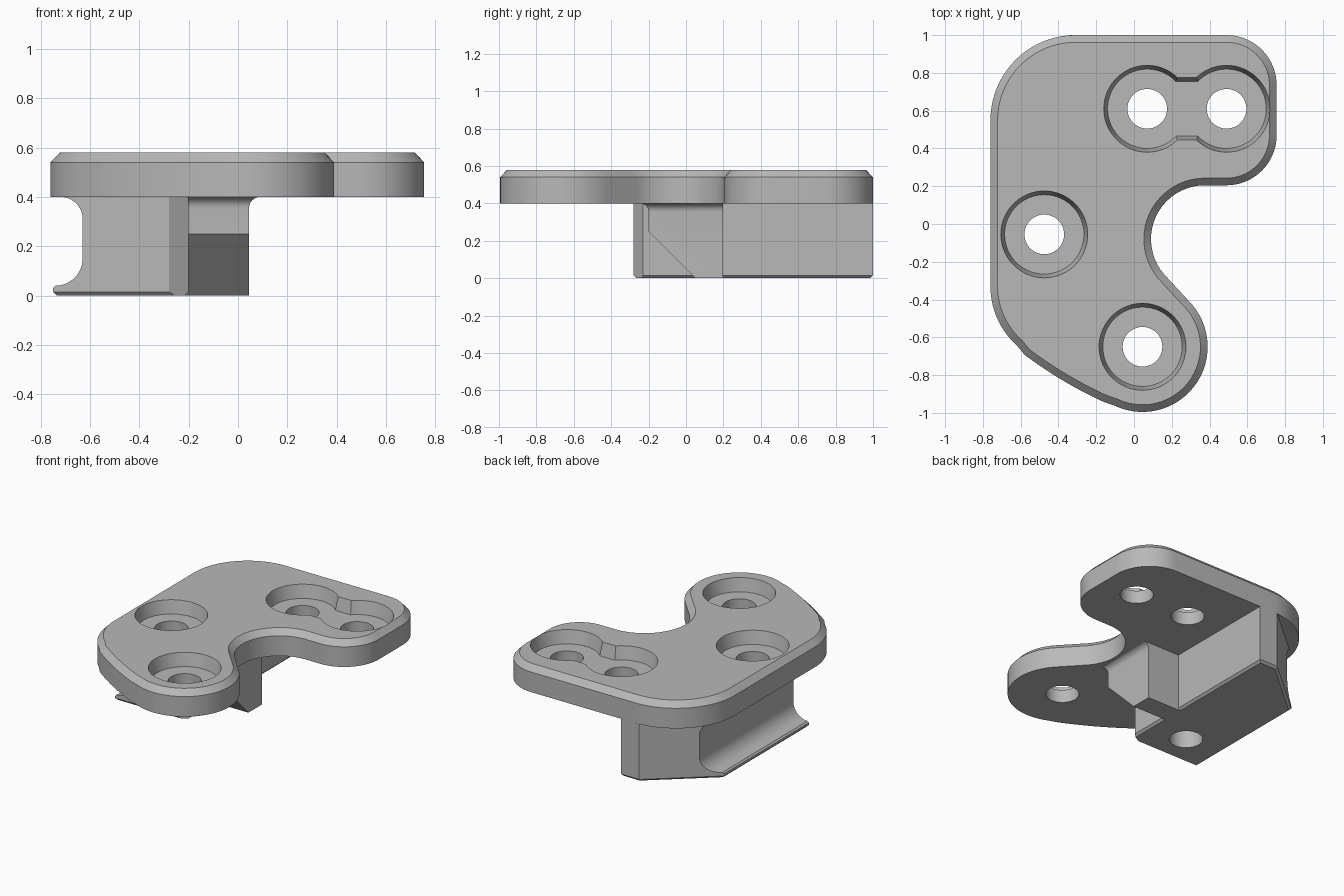
import bpy, bmesh
from math import sin, cos, radians, pi
from mathutils import Vector

if "Cube" in bpy.data.objects:
    bpy.data.objects.remove(bpy.data.objects["Cube"], do_unlink=True)

grey = bpy.data.materials.new("plain_grey")
grey.use_nodes = True
grey.diffuse_color = (0.48, 0.48, 0.48, 1)
grey.node_tree.nodes["Principled BSDF"].inputs["Base Color"].default_value = (0.48, 0.48, 0.48, 1)

TOP, UNDER, FLOOR = 0.58, 0.40, 0.49
HOLES = [(0.07, 0.61), (0.49, 0.61), (-0.475, -0.055), (0.045, -0.65)]


def arc(cx, cy, r, a0, a1, n=20):
    angles = [radians(a0 + (a1 - a0) * i / n) for i in range(n + 1)]
    return [(cx + r * cos(a), cy + r * sin(a)) for a in angles]


def inset(points, d):
    """Move a clockwise outline inwards by d."""
    out = []
    for i, p in enumerate(points):
        p = Vector(p)
        a = (p - Vector(points[i - 1])).normalized()
        b = (Vector(points[(i + 1) % len(points)]) - p).normalized()
        na, nb = Vector((a.y, -a.x)), Vector((b.y, -b.x))
        n = (na + nb).normalized()
        out.append(tuple(p + n * d / n.dot(na)))
    return out


def loft(rings):
    """Closed solid through matching rings of 3D points."""
    bm = bmesh.new()
    loops = [[bm.verts.new(p) for p in ring] for ring in rings]
    n = len(loops[0])
    for lo, hi in zip(loops, loops[1:]):
        for i in range(n):
            j = (i + 1) % n
            bm.faces.new((lo[i], lo[j], hi[j], hi[i]))
    bm.faces.new(loops[0])
    bm.faces.new(loops[-1])
    bmesh.ops.recalc_face_normals(bm, faces=bm.faces)
    return bm


def level(points, z):
    return [(x, y, z) for x, y in points]


def slice_off(bm, point, normal):
    """Remove everything beyond a plane and close the cut."""
    geom = bm.verts[:] + bm.edges[:] + bm.faces[:]
    bmesh.ops.bisect_plane(bm, geom=geom, plane_co=point, plane_no=normal, clear_outer=True)
    bmesh.ops.holes_fill(bm, edges=[e for e in bm.edges if e.is_boundary])
    bmesh.ops.recalc_face_normals(bm, faces=bm.faces)


def make(name, bm):
    mesh = bpy.data.meshes.new(name)
    bm.to_mesh(mesh)
    bm.free()
    mesh.materials.append(grey)
    ob = bpy.data.objects.new(name, mesh)
    bpy.context.collection.objects.link(ob)
    return ob


def activate(ob):
    bpy.ops.object.select_all(action='DESELECT')
    ob.select_set(True)
    bpy.context.view_layer.objects.active = ob


def cut(ob, bm):
    cutter = make("cutter", bm)
    cutter.hide_render = True
    mod = ob.modifiers.new("cut", 'BOOLEAN')
    mod.operation, mod.solver, mod.object = 'DIFFERENCE', 'EXACT', cutter
    activate(ob)
    bpy.ops.object.modifier_apply(modifier=mod.name)
    bpy.data.objects.remove(cutter, do_unlink=True)


def drill(ob, x, y):
    ring = arc(x, y, 0.105, 0, 352.5, 47)
    cut(ob, loft([level(ring, -0.1), level(ring, 0.7)]))


# Top plate with chamfered upper rim
outline = (arc(-0.31, 0.55, 0.45, 180, 90) + arc(0.49, 0.735, 0.265, 90, 0)
           + arc(0.49, 0.47, 0.265, 0, -90) + arc(0.375, -0.08, 0.285, 90, 220.7)
           + arc(0.045, -0.65, 0.345, 40.7, -115.4, 28)
           + arc(0.78, 1.113, 2.26, 245.5, 233, 8) + arc(-0.34, -0.33, 0.42, 228, 180))
plate = make("top_plate", loft([level(outline, UNDER), level(outline, 0.54),
                                level(inset(outline, 0.038), TOP)]))

# Tapered recesses, the neck joining the back pair, and through holes
for x, y in HOLES:
    cut(plate, loft([level(arc(x, y, r, 0, 354, 59), z)
                     for r, z in ((0.21, FLOOR), (0.23, TOP), (0.235, 0.602))]))
neck = [(s, t) for s, t in ((0.15, -1), (0.41, -1), (0.41, 1), (0.15, 1))]
cut(plate, loft([level([(x, 0.61 + t * h) for x, t in neck], z)
                 for h, z in ((0.145, FLOOR), (0.165, TOP), (0.17, 0.602))]))
for x, y in HOLES:
    drill(plate, x, y)

# Lower block with a hollowed side, cut at the corner and chamfered below
profile = ([(-0.2, 0), (-0.2, UNDER), (-0.72, UNDER)] + arc(-0.72, 0.31, 0.09, 80, 0, 10)
           + arc(-0.74, 0.15, 0.11, 0, -90, 12) + [(-0.75, 0.03), (-0.75, 0.015), (-0.735, 0)])
block = loft([[(x, y, z) for x, z in profile] for y in (-0.28, 1.0)])
slice_off(block, (-0.34, 1.0, 0), (-0.35, 0.41, 0))
slice_off(block, (-0.28, -0.28, 0), (0.5, -0.8, 0))
slice_off(block, (0, -0.28, 0.015), (0, -1, -1))
slice_off(block, (0, 1.0, 0.015), (0, 1, -1))
slice_off(block, (-0.2, 0, 0.015), (1, 0, -1))
slice_off(block, (-0.34, 1.0, 0.015), (-0.65, 0.76, -1))
block = make("lower_block", block)
drill(block, *HOLES[2])

# Side rib, flared under the plate, with a sloping front underside
flare = [(0.0, 0.0)] + [(0.045 * (1 - cos(t)), 0.355 + 0.045 * sin(t))
                        for t in (i * pi / 16 for i in range(9))]
rib = loft([level([(-0.24, -0.2 - f), (0.045 + f, -0.2 - f), (0.045 + f, 0.197), (-0.24, 0.197)], z)
            for f, z in flare])
slice_off(rib, (0, 0.05, 0), (0, -1, -1))
rib = make("side_rib", rib)

for ob in (plate, block, rib):
    activate(ob)
    bpy.ops.object.shade_smooth_by_angle(angle=radians(25))
